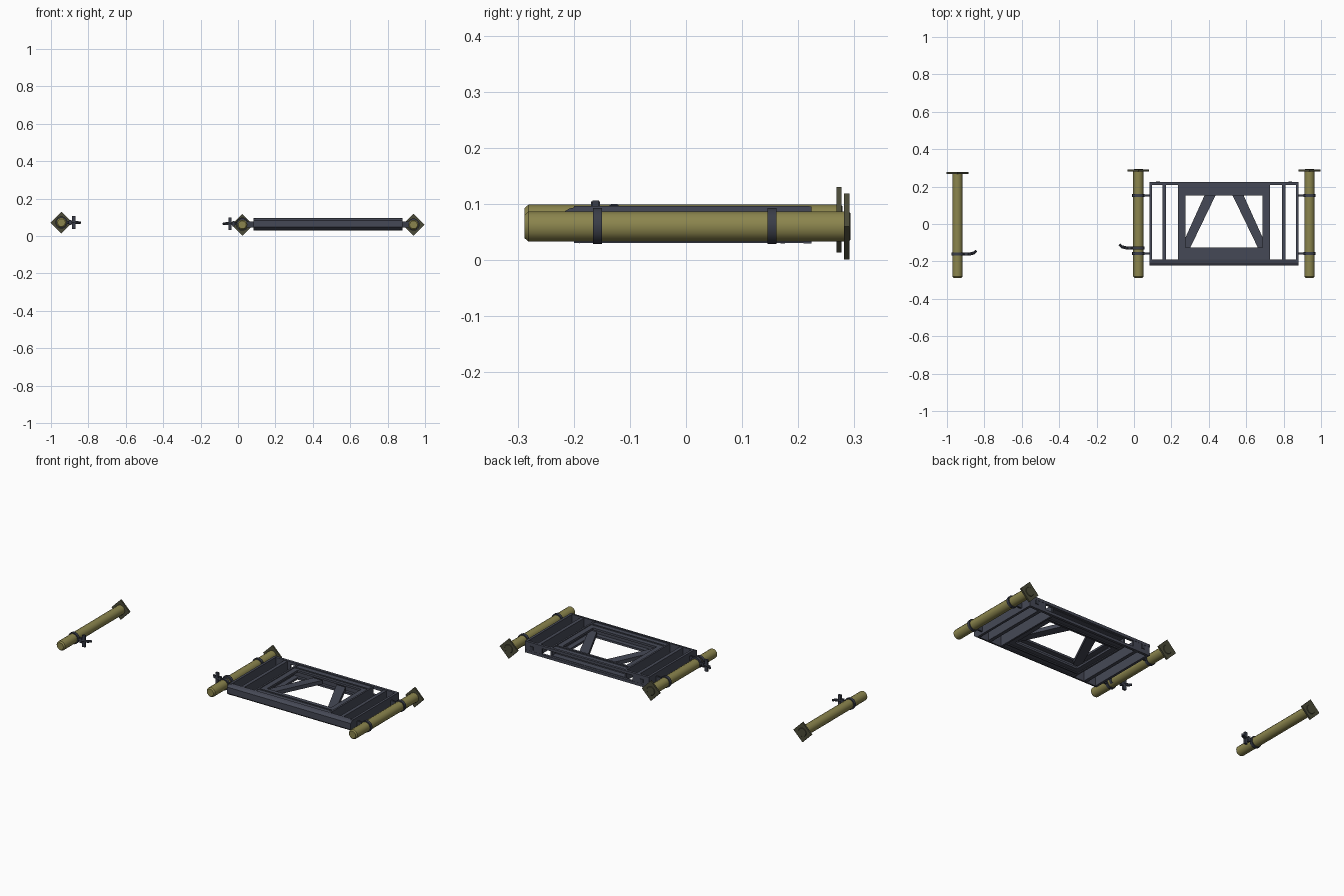
import bpy, bmesh, math
from mathutils import Vector, Matrix

if "Cube" in bpy.data.objects:
    bpy.data.objects.remove(bpy.data.objects["Cube"])


def mat(name, col):
    m = bpy.data.materials.new(name)
    m.diffuse_color = (*col, 1)
    m.use_nodes = True
    m.node_tree.nodes["Principled BSDF"].inputs["Base Color"].default_value = m.diffuse_color
    return m


OLIVE = mat("olive_paint", (0.26, 0.235, 0.075))
DARK = mat("dark_olive_plate", (0.07, 0.07, 0.04))
STEEL = mat("slate_steel", (0.06, 0.066, 0.092))
BAND = mat("dark_steel", (0.042, 0.047, 0.065))


def finish(bm, name, m, smooth=False):
    bmesh.ops.recalc_face_normals(bm, faces=bm.faces)
    me = bpy.data.meshes.new(name)
    bm.to_mesh(me)
    bm.free()
    ob = bpy.data.objects.new(name, me)
    bpy.context.collection.objects.link(ob)
    me.materials.append(m)
    if smooth:
        bpy.context.view_layer.objects.active = ob
        bpy.ops.object.select_all(action='DESELECT')
        ob.select_set(True)
        bpy.ops.object.shade_smooth_by_angle(angle=math.radians(35))
    return ob


def box(name, x0, x1, y0, y1, z0, z1, m=STEEL):
    bm = bmesh.new()
    bmesh.ops.create_cube(bm, size=1)
    for v in bm.verts:
        v.co = Vector(((x0 + x1) / 2 + v.co.x * (x1 - x0),
                       (y0 + y1) / 2 + v.co.y * (y1 - y0),
                       (z0 + z1) / 2 + v.co.z * (z1 - z0)))
    return finish(bm, name, m)


def lathe_y(name, x, z, rings, m, sides=14, spin=0.0):
    """Closed solid of revolution along y; rings = [(y, radius)]."""
    bm = bmesh.new()
    loops = []
    for y, r in rings:
        loops.append([bm.verts.new((x + r * math.cos(spin + 2 * math.pi * i / sides), y,
                                    z + r * math.sin(spin + 2 * math.pi * i / sides)))
                      for i in range(sides)])
    for a, b in zip(loops, loops[1:]):
        for i in range(sides):
            j = (i + 1) % sides
            bm.faces.new((a[i], a[j], b[j], b[i]))
    bm.faces.new(loops[0])
    bm.faces.new(loops[-1])
    return finish(bm, name, m, sides > 4)


def rod(name, p, q, r, m=BAND, sides=8):
    p, q = Vector(p), Vector(q)
    bm = bmesh.new()
    bmesh.ops.create_cone(bm, cap_ends=True, segments=sides, radius1=r, radius2=r,
                          depth=(q - p).length)
    rot = (q - p).to_track_quat('Z', 'Y').to_matrix().to_4x4()
    bmesh.ops.transform(bm, matrix=Matrix.Translation((p + q) / 2) @ rot, verts=bm.verts)
    return finish(bm, name, m, True)


def prism_x(name, pts, x0, x1, m=STEEL):
    bm = bmesh.new()
    a = [bm.verts.new((x0, y, z)) for y, z in pts]
    b = [bm.verts.new((x1, y, z)) for y, z in pts]
    n = len(pts)
    for i in range(n):
        bm.faces.new((a[i], a[(i + 1) % n], b[(i + 1) % n], b[i]))
    bm.faces.new(a)
    bm.faces.new(b)
    return finish(bm, name, m)


def prism_z(name, pts, z0, z1, m=STEEL):
    bm = bmesh.new()
    f = bm.faces.new([bm.verts.new((x, y, z0)) for x, y in pts])
    g = bmesh.ops.extrude_face_region(bm, geom=[f])
    bmesh.ops.translate(bm, vec=(0, 0, z1 - z0),
                        verts=[v for v in g['geom'] if isinstance(v, bmesh.types.BMVert)])
    return finish(bm, name, m)


# posts with diamond foot plates
def post(tag, x, z, y_end):
    lathe_y(tag + "_post", x, z, [(-0.288, 0.021), (-0.281, 0.0275), (y_end - 0.008, 0.0275)], OLIVE)
    lathe_y(tag + "_foot_plate", x, z, [(y_end - 0.009, 0.0585), (y_end, 0.0585)], DARK, sides=4)
    lathe_y(tag + "_plate_hub", x, z, [(y_end, 0.026), (y_end + 0.002, 0.024)], DARK, sides=12)


def clamp_ring(name, x, z, y):
    lathe_y(name, x, z, [(y - 0.008, 0.033), (y + 0.008, 0.033)], BAND)


# wing-nut lever on a post; s = side it points to
def lever(tag, x, y, z, s):
    clamp_ring(tag + "_lever_ring", x, z, y)
    rod(tag + "_lever_bolt", (x + s * 0.03, y, z), (x + s * 0.068, y, z), 0.008)
    box(tag + "_lever_hub", x + s * 0.047 - 0.006, x + s * 0.047 + 0.006, y - 0.008, y + 0.008,
        z - 0.014, z + 0.014, BAND)
    box(tag + "_wing", x + s * 0.066 - 0.009, x + s * 0.066 + 0.009, y - 0.006, y + 0.006,
        z - 0.034, z + 0.034, BAND)
    rod(tag + "_lever_arm", (x + s * 0.064, y, z), (x + s * 0.09, y + 0.007, z), 0.008)
    rod(tag + "_lever_tip", (x + s * 0.088, y + 0.006, z), (x + s * 0.101, y + 0.019, z), 0.007)


post("loose", -0.944, 0.072, 0.277)
post("left", 0.023, 0.060, 0.291)
post("right", 0.9385, 0.060, 0.291)
lever("loose", -0.944, -0.161, 0.072, 1)
lever("left", 0.023, -0.128, 0.066, -1)

# clamps joining the posts to the frame
for tag, x, s in (("left", 0.023, 1), ("right", 0.9385, -1)):
    for y in (-0.158, 0.153):
        clamp_ring(tag + "_clamp_ring", x, 0.061, y)
        a, b = sorted((x + s * 0.028, x + s * 0.064))
        box(tag + "_clamp_lug", a, b, y - 0.005, y + 0.005, 0.045, 0.077, BAND)

# outer frame
X0, X1, CX = 0.083, 0.88, 0.4815
prism_x("front_rail", [(-0.19, 0.03), (-0.208, 0.037), (-0.221, 0.048), (-0.221, 0.084),
                       (-0.208, 0.092), (-0.19, 0.096)], X0, X1)
box("back_rail_top", X0, X1, 0.209, 0.224, 0.080, 0.096)
box("back_rail_bottom", X0, X1, 0.209, 0.224, 0.030, 0.046)


# parts mirrored about the frame centre
def pair(name, x0, x1, y0, y1, z0, z1, m=STEEL):
    box("left_" + name, x0, x1, y0, y1, z0, z1, m)
    box("right_" + name, 2 * CX - x1, 2 * CX - x0, y0, y1, z0, z1, m)


pair("side_plate", 0.083, 0.097, -0.2, 0.22, 0.031, 0.097)
pair("back_corner_block", 0.083, 0.19, 0.210, 0.223, 0.04, 0.09)
pair("slat", 0.152, 0.172, -0.19, 0.21, 0.033, 0.093)
pair("inner_web", 0.236, 0.246, -0.19, 0.21, 0.031, 0.094)
pair("front_bolt", 0.118, 0.138, 0.2235, 0.2275, 0.055, 0.075, BAND)

# inner window frame: upper and lower flanges with raised strips
for lvl, z0, z1 in (("upper", 0.078, 0.090), ("lower", 0.036, 0.048)):
    pair(lvl + "_inner_flange", 0.245, 0.276, -0.19, 0.21, z0, z1)
    box(lvl + "_inner_back_flange", 0.27, 0.693, 0.152, 0.21, z0, z1)
    box(lvl + "_inner_front_flange", 0.27, 0.693, -0.191, -0.125, z0, z1)
box("inner_back_strip", 0.245, 0.718, 0.168, 0.176, 0.03, 0.094)
box("inner_front_strip", 0.245, 0.718, -0.16, -0.152, 0.03, 0.094)

# diagonal braces
for s, side in ((-1, "left"), (1, "right")):
    prism_z(side + "_brace", [(CX + s * 0.212, -0.125), (CX + s * 0.18, -0.125),
                              (CX + s * 0.045, 0.154), (CX + s * 0.104, 0.154),
                              (CX + s * 0.212, -0.085)], 0.052, 0.074)
